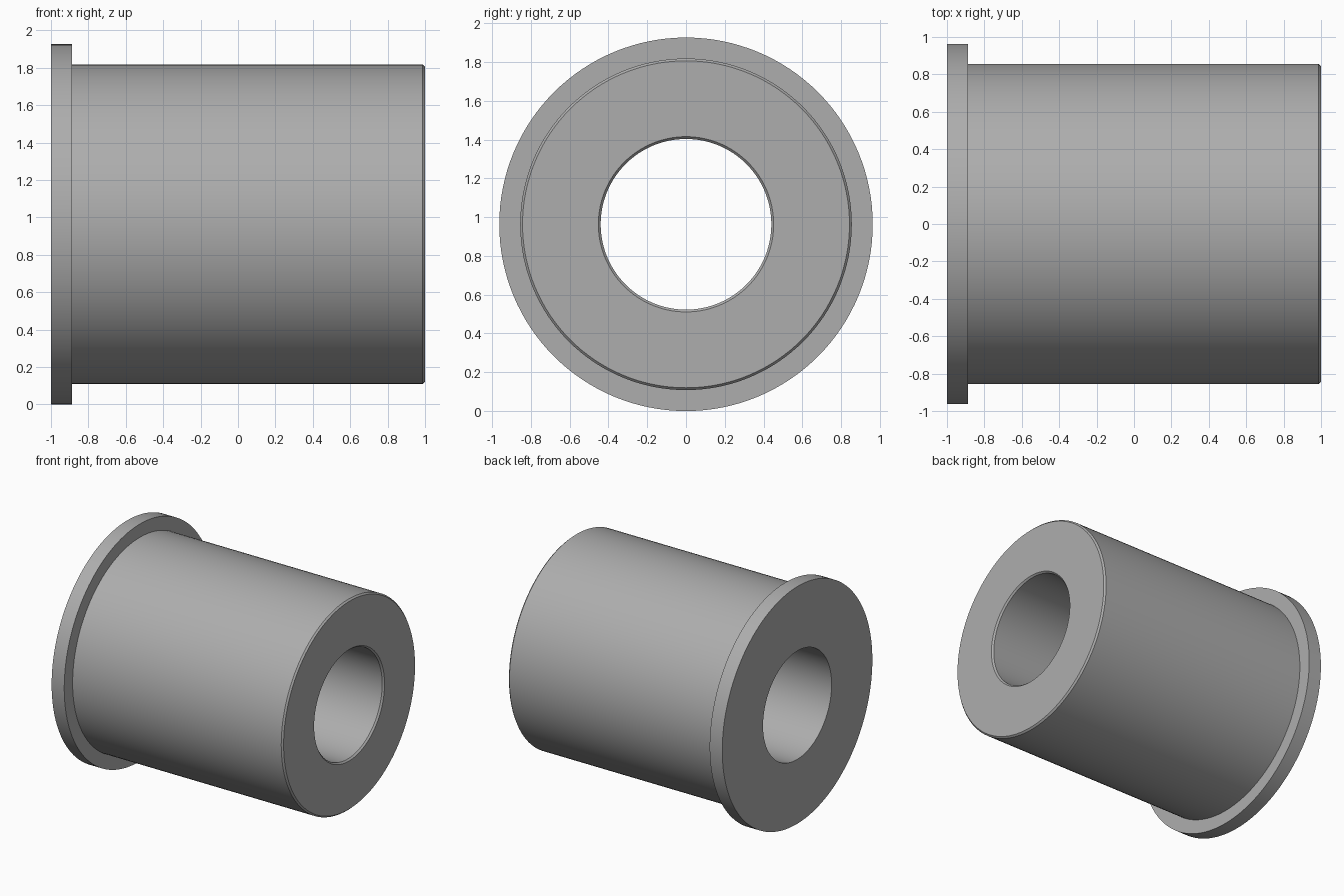
import bpy, math

if "Cube" in bpy.data.objects:
    bpy.data.objects.remove(bpy.data.objects["Cube"])

SEGMENTS = 128
CENTRE_Z = 0.963

# Closed half-section of the bushing: (x along axis, radius)
profile = [
    (-1.0, 0.44), (-1.0, 0.963),        # flange end face
    (-0.887, 0.963), (-0.887, 0.855),   # flange rim and shoulder
    (0.987, 0.855), (1.0, 0.843),       # sleeve and outer chamfer
    (1.0, 0.452), (0.987, 0.44),        # plain end face and bore chamfer
]

# Revolve the section around the x axis
n = len(profile)
verts, faces = [], []
for s in range(SEGMENTS):
    a = 2 * math.pi * s / SEGMENTS
    verts += [(x, r * math.sin(a), CENTRE_Z + r * math.cos(a)) for x, r in profile]
    t = (s + 1) % SEGMENTS
    for i in range(n):
        j = (i + 1) % n
        faces.append((s * n + i, t * n + i, t * n + j, s * n + j))

mesh = bpy.data.meshes.new("flanged_bushing")
mesh.from_pydata(verts, [], faces)
mesh.update()
bushing = bpy.data.objects.new("flanged_bushing", mesh)
bpy.context.collection.objects.link(bushing)

# Make normals consistent, then smooth the round faces only
bpy.context.view_layer.objects.active = bushing
bushing.select_set(True)
bpy.ops.object.mode_set(mode='EDIT')
bpy.ops.mesh.select_all(action='SELECT')
bpy.ops.mesh.normals_make_consistent(inside=False)
bpy.ops.object.mode_set(mode='OBJECT')
bpy.ops.object.shade_smooth_by_angle(angle=math.radians(30))

# Plain grey metal
grey = bpy.data.materials.new("grey_metal")
grey.diffuse_color = (0.42, 0.42, 0.42, 1)
grey.use_nodes = True
grey.node_tree.nodes["Principled BSDF"].inputs["Base Color"].default_value = grey.diffuse_color
mesh.materials.append(grey)
